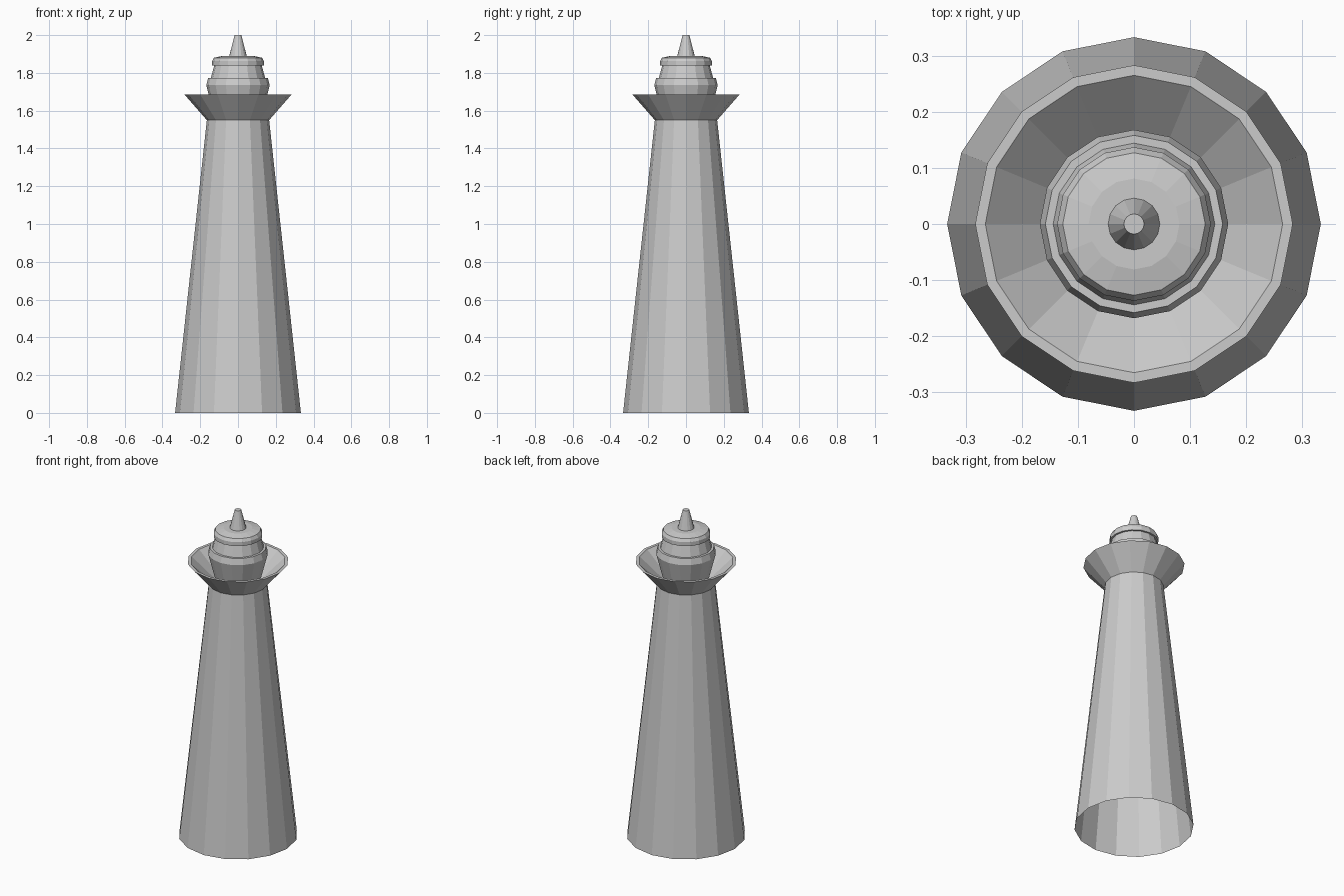
import bpy, bmesh
from math import cos, sin, tau

if "Cube" in bpy.data.objects:
    bpy.data.objects.remove(bpy.data.objects["Cube"])

SIDES = 16


def lathe(name, profile, cap_top=False):
    """Revolve (radius, height) points around z into a flat-faced shell."""
    bm = bmesh.new()
    rings = [[bm.verts.new((r * cos(tau * i / SIDES), r * sin(tau * i / SIDES), z))
              for i in range(SIDES)] for r, z in profile]
    for a, b in zip(rings, rings[1:]):
        for i in range(SIDES):
            j = (i + 1) % SIDES
            bm.faces.new((a[i], a[j], b[j], b[i]))
    if cap_top:
        bm.faces.new(rings[-1])
    mesh = bpy.data.meshes.new(name)
    bm.to_mesh(mesh)
    bm.free()
    obj = bpy.data.objects.new(name, mesh)
    bpy.context.collection.objects.link(obj)
    return obj


# Tapered tower, open at the base
lathe("tower", [(0.333, 0), (0.165, 1.55)])

# Flared gallery bowl with a thin flat rim
lathe("gallery", [(0.165, 1.55), (0.283, 1.685), (0.265, 1.685), (0.12, 1.55)])

# Lantern pedestal flaring upward, bevelled shoulder and ledge
lathe("lantern_base", [(0.12, 1.55), (0.168, 1.735), (0.158, 1.772), (0.144, 1.772)])

# Tapered lantern room
lathe("lantern_room", [(0.144, 1.772), (0.126, 1.838)])

# Roof with overhanging lip and shallow dome
lathe("roof", [(0.126, 1.838), (0.137, 1.838), (0.137, 1.862), (0.127, 1.88),
               (0.081, 1.89), (0.046, 1.89)])

# Spire
lathe("spire", [(0.046, 1.89), (0.018, 2.0)], cap_top=True)
